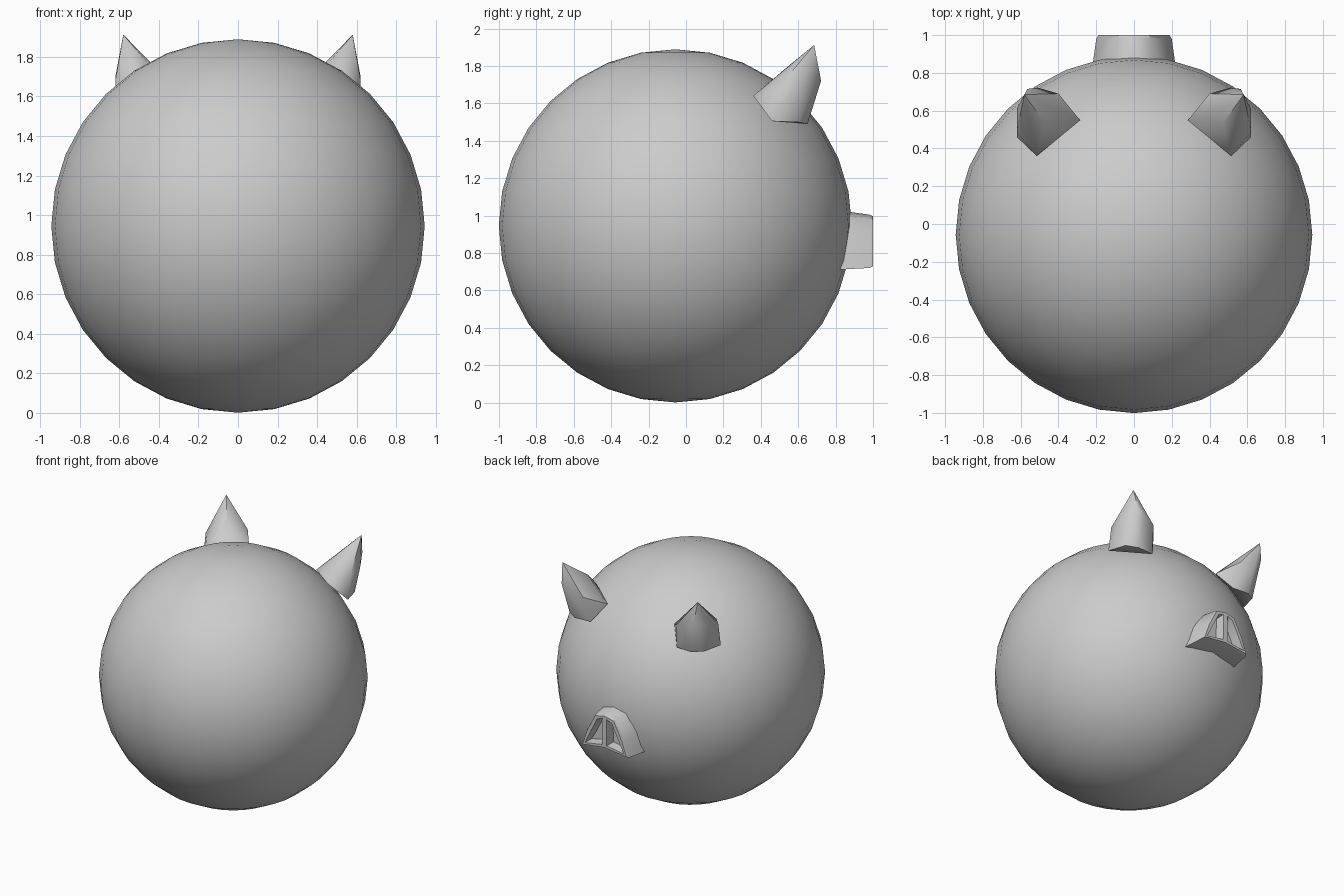
import bpy, bmesh
from mathutils import Vector

if "Cube" in bpy.data.objects:
    bpy.data.objects.remove(bpy.data.objects["Cube"])

grey = bpy.data.materials.new("plain grey")
grey.diffuse_color = (0.6, 0.6, 0.6, 1)
grey.use_nodes = True
grey.node_tree.nodes["Principled BSDF"].inputs["Base Color"].default_value = grey.diffuse_color
CENTRE = Vector((0, -0.057, 0.945))


def finish(bm, name, angle):
    bmesh.ops.recalc_face_normals(bm, faces=bm.faces)
    me = bpy.data.meshes.new(name)
    bm.to_mesh(me)
    bm.free()
    me.materials.append(grey)
    ob = bpy.data.objects.new(name, me)
    bpy.context.collection.objects.link(ob)
    bpy.ops.object.select_all(action='DESELECT')
    ob.select_set(True)
    bpy.context.view_layer.objects.active = ob
    bpy.ops.object.shade_smooth_by_angle(angle=angle)
    return ob


# round body
bm = bmesh.new()
bmesh.ops.create_uvsphere(bm, u_segments=32, v_segments=16, radius=0.944)
bmesh.ops.translate(bm, verts=bm.verts, vec=CENTRE)
finish(bm, "body", 0.8)

# pointed ears: hull around base corners, bulging middle and tip
EAR = [(.515, .36, 1.64), (.286, .55, 1.615), (.62, .46, 1.505), (.37, .64, 1.49),
       (.58, .60, 1.50), (.50, .65, 1.49),
       (.62, .49, 1.68), (.40, .69, 1.69), (.62, .61, 1.70), (.51, .722, 1.72),
       (.565, .715, 1.76), (.47, .53, 1.785), (.58, .685, 1.912)]
for side, name in ((1, "right_ear"), (-1, "left_ear")):
    bm = bmesh.new()
    for x, y, z in EAR:
        bm.verts.new((side * x, y, z))
    bmesh.ops.convex_hull(bm, input=bm.verts)
    finish(bm, name, 0.75)

# snout: arched outline lofted from the body to the front, two sunken nostrils
BASE = [(0, .73), (.225, .71), (.19, .88), (.10, 1.0), (0, 1.03)]
FRONT = [(0, .745), (.20, .72), (.16, .84), (.085, .985), (0, 1.005)]
bm = bmesh.new()
nostrils = []
for side in (1, -1):
    back = [bm.verts.new((side * x, 0.80, z)) for x, z in BASE]
    mid = [bm.verts.new((side * x, 0.98, z)) for x, z in FRONT]
    front = [bm.verts.new((side * x * 0.94, 1.0, 0.86 + (z - 0.86) * 0.94)) for x, z in FRONT]
    for a, b in ((back, mid), (mid, front)):
        for i in range(4):
            bm.faces.new((a[i], a[i + 1], b[i + 1], b[i]))
    nostrils.append(bm.faces.new(front))
bmesh.ops.remove_doubles(bm, verts=bm.verts, dist=0.0005)
bmesh.ops.recalc_face_normals(bm, faces=bm.faces)
bmesh.ops.inset_individual(bm, faces=nostrils, thickness=0.028)
bmesh.ops.inset_individual(bm, faces=nostrils, thickness=0.012)
for v in {v for f in nostrils for v in f.verts}:
    v.co.y -= 0.07
finish(bm, "snout", 0.75)
